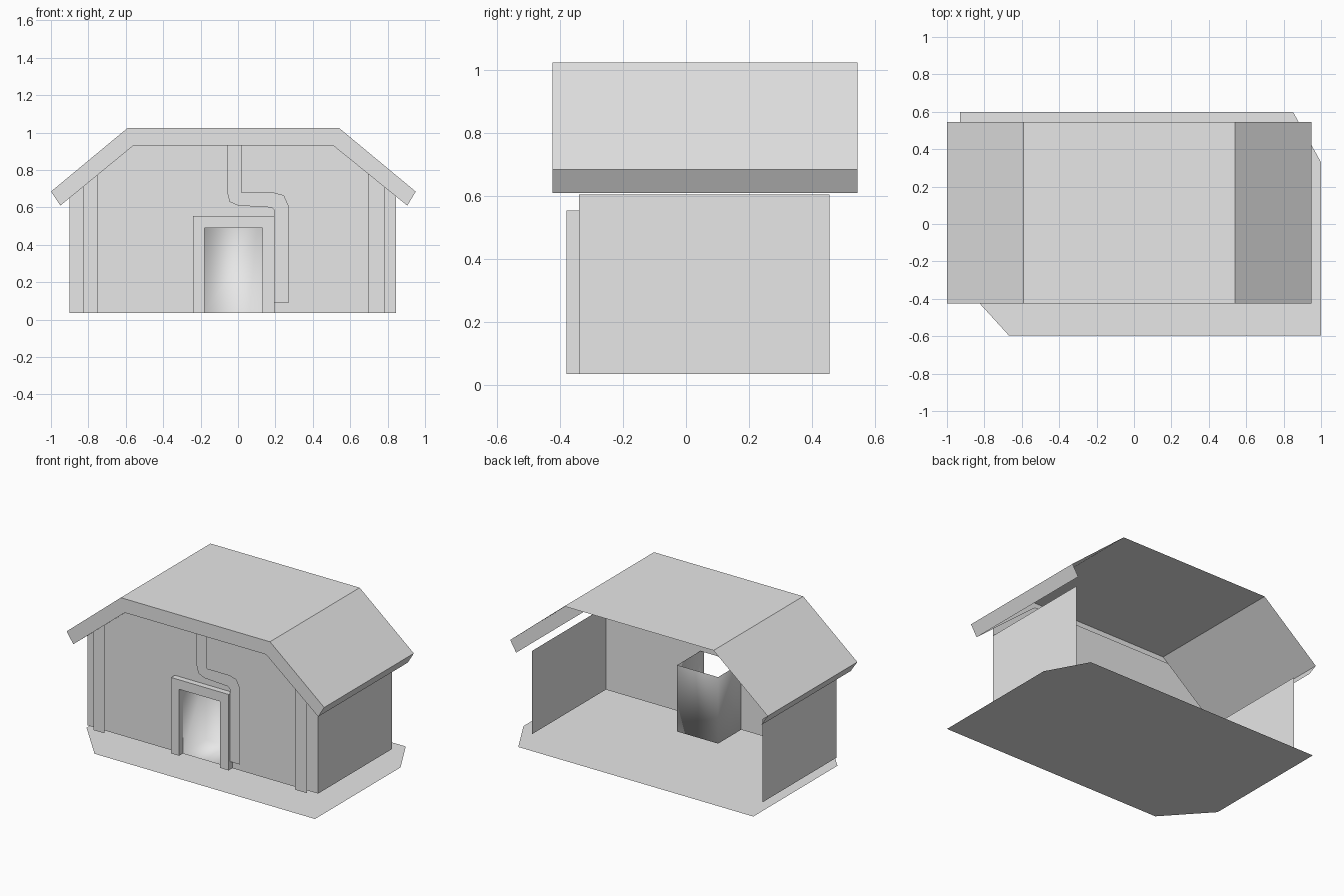
import bpy
import bmesh

cube = bpy.data.objects.get("Cube")
if cube:
    bpy.data.objects.remove(cube, do_unlink=True)

grey = bpy.data.materials.new("plain_grey")
grey.use_nodes = True
grey.diffuse_color = (0.8, 0.8, 0.8, 1)
grey.node_tree.nodes["Principled BSDF"].inputs["Base Color"].default_value = (0.8, 0.8, 0.8, 1)

BASE = 0.035                      # height of the wall feet
FRONT, BACK = -0.34, 0.457        # wall depth
LEFT, RIGHT = 0.845, -0.9         # wall sides
DOOR_R, DOOR_L, DOOR_TOP = -0.18, 0.13, 0.49
EAVE_FRONT, EAVE_BACK = -0.425, 0.545


def build(name, faces, smooth=False):
    """Make an object from a list of faces, each a list of corner points."""
    bm = bmesh.new()
    for corners in faces:
        bm.faces.new([bm.verts.new(c) for c in corners])
    bmesh.ops.remove_doubles(bm, verts=bm.verts, dist=0.0005)
    for face in bm.faces:
        face.smooth = smooth
    mesh = bpy.data.meshes.new(name)
    bm.to_mesh(mesh)
    bm.free()
    mesh.materials.append(grey)
    obj = bpy.data.objects.new(name, mesh)
    bpy.context.collection.objects.link(obj)
    return obj


def upright(points, y):
    """Place x, z points on a plane facing the front."""
    return [(x, y, z) for x, z in points]


def sweep(points, y0, y1):
    """Quads joining an x, z path at two depths."""
    return [[(a[0], y0, a[1]), (a[0], y1, a[1]), (b[0], y1, b[1]), (b[0], y0, b[1])]
            for a, b in zip(points, points[1:])]


# Ground slab with clipped corners
ground = [(-0.67, -0.595), (1, -0.595), (1, 0.33), (0.85, 0.6), (-0.93, 0.6), (-0.93, -0.31)]
build("ground", [[(x, y, 0) for x, y in ground]])

# Roof shell: outer slopes, eave lips and front gable band, open at the back
outer = [(-1, 0.685), (-0.59, 1.025), (0.54, 1.025), (0.95, 0.685)]
inner = [(-0.95, 0.61), (-0.56, 0.93), (0.51, 0.93), (0.905, 0.61)]
roof = sweep([inner[0]] + outer + [inner[-1]], EAVE_FRONT, EAVE_BACK)
for i in range(3):
    roof.append(upright([inner[i], inner[i + 1], outer[i + 1], outer[i]], EAVE_FRONT))
build("roof", roof)


def under_roof(x):
    """Height of the gable band's lower edge at x."""
    a, b = (inner[0], inner[1]) if x < 0 else (inner[3], inner[2])
    t = min(1, (x - a[0]) / (b[0] - a[0]))
    return a[1] + t * (b[1] - a[1])


# Front wall with doorway notch
doorway = [(DOOR_R, BASE), (DOOR_R, DOOR_TOP), (DOOR_L, DOOR_TOP), (DOOR_L, BASE)]
front = [(RIGHT, BASE)] + doorway + [
    (LEFT, BASE), (LEFT, under_roof(LEFT)), inner[2], inner[1], (RIGHT, under_roof(RIGHT))]
build("front_wall", [upright(front, FRONT)])

# Side walls
for name, x in (("left_wall", LEFT), ("right_wall", RIGHT)):
    wall = [(x, FRONT, BASE), (x, BACK, BASE), (x, BACK, 0.605), (x, FRONT, 0.605)]
    build(name, [wall if x > 0 else wall[::-1]])

# Door alcove, open above
depth = -0.09
alcove = [(DOOR_R, FRONT), (DOOR_R, depth), (DOOR_L, depth), (DOOR_L, FRONT)]
sides = [[(a[0], a[1], BASE), (b[0], b[1], BASE), (b[0], b[1], DOOR_TOP), (a[0], a[1], DOOR_TOP)]
         for a, b in zip(alcove, alcove[1:])]
build("door_alcove", sides + [[(x, y, BASE) for x, y in reversed(alcove)]], smooth=True)

# Raised door frame
frame_y = -0.38
rim = [(-0.24, BASE), (-0.24, 0.555), (0.195, 0.555), (0.195, BASE)]
frame = sweep(rim, frame_y, FRONT) + sweep(doorway[::-1], frame_y, FRONT)
for i in range(3):
    frame.append(upright([doorway[i], doorway[i + 1], rim[i + 1], rim[i]], frame_y))
build("door_frame", frame)

# Corner posts, flat strips in front of the wall
for name, x0, x1 in (("right_post", -0.83, -0.75), ("left_post", 0.695, 0.785)):
    post = [(x0, BASE), (x1, BASE), (x1, under_roof(x1)), (x0, under_roof(x0))]
    build(name, [upright(post, -0.375)])

# Bent flue pipe, a flat strip running from the gable to beside the door
pipe = [(-0.06, 0.93), (-0.06, 0.69), (-0.045, 0.63), (0, 0.61), (0.18, 0.6), (0.195, 0.585),
        (0.195, 0.09), (0.27, 0.09), (0.27, 0.61), (0.245, 0.665), (0.19, 0.68), (0.02, 0.68),
        (0.02, 0.93)]
build("flue_pipe", [upright(pipe, -0.365)])
